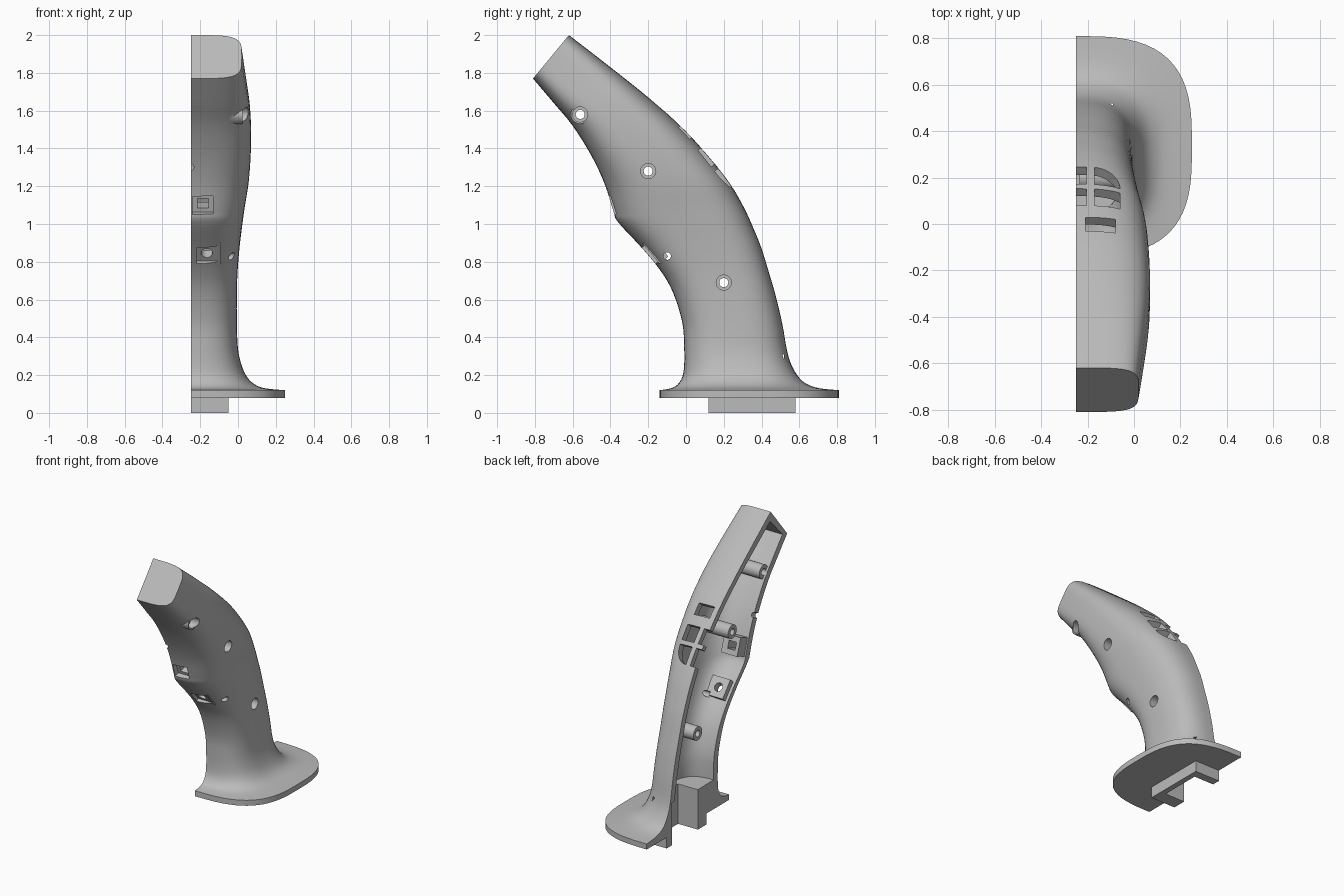
import bpy, bmesh, math
from mathutils import Vector

if "Cube" in bpy.data.objects:
    bpy.data.objects.remove(bpy.data.objects["Cube"], do_unlink=True)

SPLIT = -0.25    # plane where the two handle halves meet
OVER = -0.32     # solids run past the split plane and are trimmed at the end
WALL = 0.05

grey = bpy.data.materials.new("plain_grey")
grey.use_nodes = True
grey.diffuse_color = (0.5, 0.5, 0.5, 1)
grey.node_tree.nodes["Principled BSDF"].inputs["Base Color"].default_value = (0.5, 0.5, 0.5, 1)

# Stations from tip to flange: front y, front z, back y, back z, side x, squareness
STATIONS = [
    (-.81, 1.77, -.62, 2.0, .02, 4.5),
    (-.70, 1.64, -.40, 1.83, .045, 3.8),
    (-.60, 1.52, -.20, 1.67, .065, 3.2),
    (-.50, 1.36, 0, 1.49, .069, 3),
    (-.43, 1.21, .20, 1.26, .058, 2.8),
    (-.385, 1.07, .30, 1.10, .035, 2.8),
    (-.36, 1.01, .36, .97, .022, 2.8),
    (-.24, .88, .40, .87, .008, 2.8),
    (-.14, .76, .44, .74, -.002, 2.8),
    (-.07, .64, .475, .62, -.006, 2.8),
    (-.02, .48, .51, .47, -.006, 2.8),
    (-.01, .35, .535, .33, 0, 2.8),
    (-.01, .25, .56, .25, .02, 2.8),
    (-.02, .19, .60, .185, .05, 2.8),
    (-.045, .15, .645, .15, .09, 2.8),
    (-.08, .13, .71, .13, .145, 2.9),
    (-.14, .12, .81, .12, .25, 3),
]


def smooth_stations(rows, steps=4):
    """Catmull-Rom interpolation between stations."""
    out = []
    for i in range(len(rows) - 1):
        p0, p1, p2 = rows[max(i - 1, 0)], rows[i], rows[i + 1]
        p3 = rows[min(i + 2, len(rows) - 1)]
        for k in range(steps):
            t = k / steps
            out.append([0.5 * (2 * b + (c - a) * t + (2 * a - 5 * b + 4 * c - d) * t * t
                               + (3 * b - a - 3 * c + d) * t ** 3)
                        for a, b, c, d in zip(p0, p1, p2, p3)])
    return out + [list(rows[-1])]


def half_ring(row, inset=0, count=32):
    """Half superellipse section, with straight ends past the split plane."""
    fy, fz, by, bz, side, n = row
    front, back = Vector((0, fy, fz)), Vector((0, by, bz))
    mid, arm = (front + back) / 2, (back - front) / 2
    arm *= 1 - inset / arm.length
    ring = []
    for i in range(count + 1):
        a = math.pi * i / count
        c, s = math.cos(a), max(math.sin(a), 0)
        p = mid - arm * math.copysign(abs(c) ** (2 / n), c)
        p.x = SPLIT + (side - inset - SPLIT) * (s ** (2 / n) if 0 < i < count else 0)
        ring.append(p)
    ends = [Vector((OVER, p.y, p.z)) for p in (ring[0], ring[-1])]
    return [ends[0]] + ring + [ends[1]]


def new_object(name, bm):
    bmesh.ops.recalc_face_normals(bm, faces=bm.faces)
    mesh = bpy.data.meshes.new(name)
    bm.to_mesh(mesh)
    bm.free()
    mesh.materials.append(grey)
    obj = bpy.data.objects.new(name, mesh)
    bpy.context.collection.objects.link(obj)
    return obj


def loft(name, rings):
    bm = bmesh.new()
    loops = [[bm.verts.new(p) for p in ring] for ring in rings]
    for a, b in zip(loops, loops[1:]):
        for i in range(len(a)):
            j = (i + 1) % len(a)
            bm.faces.new((a[i], a[j], b[j], b[i]))
    bm.faces.new(loops[0])
    bm.faces.new(loops[-1])
    return new_object(name, bm)


def prism(name, outline, y, z, tilt, near, far):
    """Extrude an (x, up) outline along a direction tilted in the side plane."""
    a = math.radians(tilt)
    along = Vector((0, math.cos(a), math.sin(a)))
    up = Vector((0, -math.sin(a), math.cos(a)))
    rings = [[Vector((u, y, z)) + up * v + along * d for u, v in outline] for d in (near, far)]
    return loft(name, rings)


def rect(x0, x1, height):
    h = height / 2
    return [(x0, -h), (x1, -h), (x1, h), (x0, h)]


def disc(x, r, count=32):
    return [(x + r * math.cos(math.tau * i / count), r * math.sin(math.tau * i / count))
            for i in range(count)]


def box(name, x0, x1, y0, y1, z0, z1):
    return prism(name, rect(x0, x1, z1 - z0), 0, (z0 + z1) / 2, 0, y0, y1)


def rod(name, y, z, r, x0, x1, count=32):
    rings = [[Vector((x, y + r * math.cos(math.tau * i / count), z + r * math.sin(math.tau * i / count)))
              for i in range(count)] for x in (x0, x1)]
    return loft(name, rings)


# Outer handle with flared flange, then the hollow
rows = smooth_stations(STATIONS)
outer = [half_ring(r) for r in rows]
outer.append([p - Vector((0, 0, 0.04)) for p in outer[-1]])
handle = loft("handle_half_shell", outer)


def combine(tool, operation):
    mod = handle.modifiers.new(tool.name, 'BOOLEAN')
    mod.operation, mod.object, mod.solver = operation, tool, 'EXACT'
    bpy.context.view_layer.objects.active = handle
    bpy.ops.object.modifier_apply(modifier=mod.name)
    bpy.data.objects.remove(tool, do_unlink=True)


def add(tool):
    combine(tool, 'UNION')


def cut(tool):
    combine(tool, 'DIFFERENCE')


cut(loft("hollow", [half_ring(r, WALL) for r in rows[1:47]]))

# Foot under the flange with its open slot
add(box("foot", OVER, -.05, .12, .58, 0, .1))
cut(box("foot_slot", OVER - .1, -.09, .22, .52, -.05, .31))

# Switch housings behind the front pockets
add(prism("upper_housing", rect(-.24, -.11, .13), -.39, 1.1, 19, .02, .13))
add(prism("lower_housing", rect(-.23, -.09, .14), -.2, .83, 40, .02, .08))

# Screw bosses with counterbored through holes
for y, z, skin in ((-.56, 1.58, .05), (-.2, 1.28, .06), (.2, .69, -.005)):
    add(rod("screw_boss", y, z, .05, -.235, skin - .025))
    cut(rod("counterbore", y, z, .04, skin - .07, .3))
    cut(rod("screw_hole", y, z, .024, OVER, .3))

# Front pockets and their openings
cut(prism("upper_pocket", rect(-.24, -.133, .1), -.39, 1.1, 19, -.1, .03))
cut(prism("upper_opening", rect(-.215, -.155, .055), -.39, 1.1, 19, -.1, .2))
cut(prism("lower_pocket", rect(-.22, -.105, .11), -.2, .83, 40, -.1, .025))
cut(prism("lower_opening", disc(-.165, .03), -.2, .83, 40, -.1, .15))
cut(prism("front_notch", disc(SPLIT, .018), -.47, 1.3, 25, -.1, .1))
cut(rod("small_side_hole", -.1, .83, .02, -.12, .3))

# Back windows: two rows with a cross bar, a slot and a round thumb opening
cut(prism("centre_window_upper", rect(OVER, -.205, .11), .115, 1.36, 40, -.12, .1))
cut(prism("centre_window_lower", rect(OVER, -.205, .125), .21, 1.245, 38, -.12, .1))
cut(prism("side_window_upper", rect(-.17, -.06, .11), .115, 1.36, 40, -.12, .1))
quarter = [(-.17, .0625)] + [(-.17 + .11 * math.sin(a), .0625 - .125 * math.cos(a))
                            for a in (math.pi / 2 * i / 12 for i in range(13))]
cut(prism("side_window_rounded", quarter, .21, 1.245, 38, -.12, .1))
cut(prism("back_slot", rect(-.21, -.08, .085), 0, 1.49, 44, -.12, .1))
cut(prism("thumb_opening", disc(SPLIT, .095), -.175, 1.65, 50, -.12, .1))

# Trim everything flush with the split plane
cut(box("split_trim", -1, SPLIT, -2, 2, -1, 3))

bpy.ops.object.select_all(action='DESELECT')
handle.select_set(True)
bpy.context.view_layer.objects.active = handle
bpy.ops.object.shade_smooth_by_angle(angle=math.radians(30))
